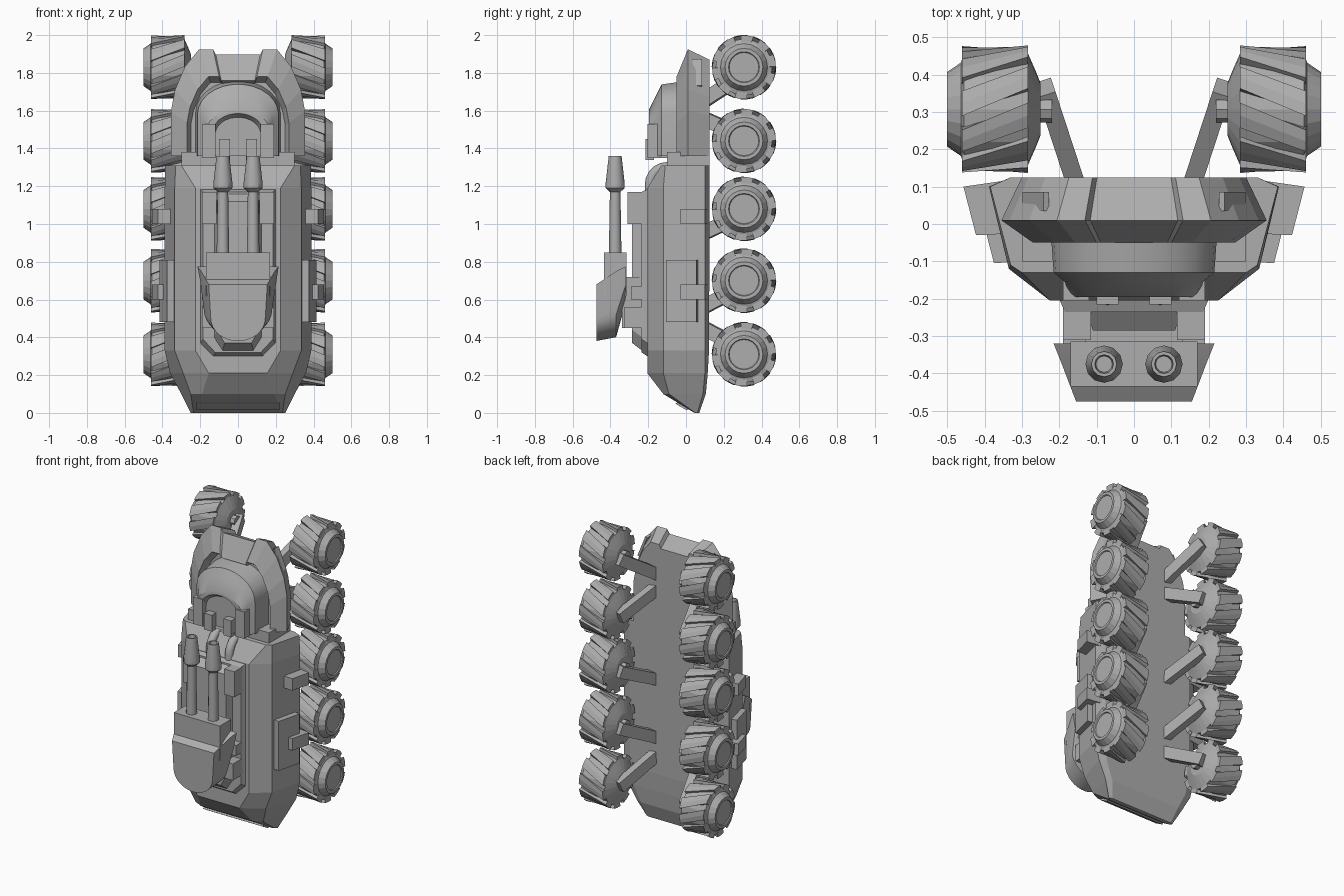
import bpy, bmesh, math
from mathutils import Vector

if "Cube" in bpy.data.objects:
    bpy.data.objects.remove(bpy.data.objects["Cube"])

grey = bpy.data.materials.new("plain_grey")
grey.use_nodes = True
grey.diffuse_color = (0.42, 0.42, 0.42, 1)
grey.node_tree.nodes["Principled BSDF"].inputs["Base Color"].default_value = (0.42, 0.42, 0.42, 1)


def loft(bm, rings):
    """Join equal-length closed rings and cap both ends."""
    loops = [[bm.verts.new(p) for p in r] for r in rings]
    n = len(loops[0])
    for a, b in zip(loops, loops[1:]):
        for i in range(n):
            j = (i + 1) % n
            bm.faces.new((a[i], a[j], b[j], b[i]))
    bm.faces.new(loops[0][::-1])
    bm.faces.new(loops[-1])


def finish(name, bm, smooth=None):
    bmesh.ops.recalc_face_normals(bm, faces=bm.faces)
    me = bpy.data.meshes.new(name)
    bm.to_mesh(me)
    bm.free()
    ob = bpy.data.objects.new(name, me)
    bpy.context.collection.objects.link(ob)
    me.materials.append(grey)
    if smooth:
        bpy.ops.object.select_all(action='DESELECT')
        ob.select_set(True)
        bpy.context.view_layer.objects.active = ob
        bpy.ops.object.shade_smooth_by_angle(angle=math.radians(smooth))
    return ob


def make(name, *lofts, smooth=None):
    bm = bmesh.new()
    for rings in lofts:
        loft(bm, rings)
    return finish(name, bm, smooth)


def mirrored(half):
    return half + [(-x, y, z) for x, y, z in reversed(half)]


def block(x0, x1, y0, y1, z0, z1):
    return [[(x0, y0, z), (x1, y0, z), (x1, y1, z), (x0, y1, z)] for z in (z0, z1)]


def bar(p0, p1, w, h):
    p0, p1 = Vector(p0), Vector(p1)
    d = (p1 - p0).normalized()
    side = d.cross(Vector((0, 0, 1))).normalized() * w / 2
    up = side.cross(d).normalized() * h / 2
    return [[p + side + up, p - side + up, p - side - up, p + side - up] for p in (p0, p1)]


def turned(profile, place, n):
    """Rings around an axis; place maps (along, u, v) to a point."""
    return [[place(t, r * math.cos(2 * math.pi * i / n), r * math.sin(2 * math.pi * i / n))
             for i in range(n)] for t, r in profile]


# Main hull, nose at the bottom: front, shoulder, side and back corners per level
sections = [
    (0.0, (.225, .045), (.235, .05), (.25, .06), (.23, .07)),
    (.10, (.19, -.12), (.25, -.09), (.30, .09), (.26, .105)),
    (.21, (.155, -.205), (.29, -.12), (.36, .1), (.31, .115)),
    (.33, (.225, -.205), (.335, -.12), (.388, .1), (.33, .122)),
    (1.19, (.225, -.205), (.335, -.12), (.388, .1), (.33, .125)),
    (1.31, (.30, -.13), (.33, -.11), (.385, .1), (.33, .125)),
]
make("hull", [mirrored([(x, y, s[0]) for x, y in s[1:]]) for s in sections])
make("hull_neck", block(-.30, .30, -.10, .125, 1.30, 1.38))
nose = [(.22, .015, .02), (.22, -.045, .055)]
make("nose_plate", [mirrored([(x, y - o, z - o / 2) for x, y, z in nose]) for o in (0, .012)])

# Stepped arched cabin at the upper end
ARCH = [(1, 0), (1, .42), (.94, .62), (.79, .84), (.58, 1), (.37, 1), (.33, .95)]


def arch(y, w, top, base=1.36):
    return mirrored([(w * u, y, base + (top - base) * v) for u, v in ARCH])


def round_arch(y, w, top, base=1.36):
    straight = top - base - w * .75
    half = [(w, y, base)]
    for i in range(7):
        a = math.pi / 2 * i / 6.5
        half.append((w * math.cos(a), y, base + straight + w * .75 * math.sin(a)))
    return mirrored(half)


make("cabin_shell", [arch(.125, .30, 1.87), arch(.01, .355, 1.925),
                     arch(-.05, .27, 1.78), arch(0, .25, 1.75)])
make("cabin_canopy", [round_arch(.01, .225, 1.76), round_arch(-.13, .215, 1.74),
                      round_arch(-.155, .185, 1.69), round_arch(-.195, .17, 1.61),
                      round_arch(-.195, .135, 1.585), round_arch(-.165, .12, 1.565)], smooth=28)
for s, side in ((1, "left"), (-1, "right")):
    make("cabin_foot_" + side, block(s * .12, s * .19, -.205, -.05, 1.35, 1.53))
    make("cabin_vent_" + side, bar((s * .292, .06, 1.73), (s * .235, .06, 1.87), .05, .015))

# Wheels with slanted treads, and their struts
AXLES = [(1.83, 1.65), (1.44, 1.56), (1.08, .95), (.70, .56), (.31, .45)]
WY, LUGS = .307, 10
TYRE = [(.25, .07), (.262, .10), (.283, .148), (.455, .15), (.463, .125),
        (.50, .10), (.50, .082), (.494, .078)]
for s, side in ((1, "left"), (-1, "right")):
    for k, (zw, zh) in enumerate(AXLES):
        place = lambda t, u, v: (s * t, WY + u, zw + v)
        parts = [turned(TYRE, place, 20)]
        for i in range(LUGS):
            rings = []
            for t, twist, r in ((.283, -.22, .171), (.46, .22, .169)):
                a = 2 * math.pi * i / LUGS + twist
                rings.append([place(t, q * math.cos(a + b), q * math.sin(a + b))
                              for q, b in ((.13, -.2), (r, -.2), (r, 0), (r, .2), (.13, .2), (.13, 0))])
            parts.append(rings)
        make(f"wheel_{side}_{k + 1}", *parts)
        make(f"strut_{side}_{k + 1}",
             bar((s * .15, .09, zh), (s * .24, .365, zw), .05, .075),
             turned([(.22, .035), (.27, .035)], place, 8))

# Tilted side panels and brackets that follow the hull flank
def flank(s, y0, y1, z0, z1, depth):
    x = lambda y: .335 + (y + .12) * .24
    return [[(s * (x(y0) - .04), y0, z), (s * (x(y0) + depth), y0 - .005, z),
             (s * (x(y1) + depth), y1 - .015, z), (s * (x(y1) - .04), y1, z)] for z in (z0, z1)]


for s, side in ((1, "left"), (-1, "right")):
    make("side_panel_" + side, flank(s, -.10, .07, .48, .81, .035))
    for i, z in enumerate((.60, 1.0)):
        make(f"side_bracket_{side}_{i + 1}", flank(s, -.025, .115, z, z + .08, .065))

# Raised deck on the hull front
def deck(y, w, z0, z1):
    c = w * .65
    return mirrored([(c, y, z0), (w, y, z0 + .07), (w, y, z1)])


make("deck_base", [deck(-.19, .205, .29, 1.19), deck(-.235, .185, .32, 1.17)])
make("deck_spine", [deck(-.22, .13, .32, 1.17), deck(-.285, .11, .37, 1.12)])
make("turret_pedestal", block(-.13, .13, -.34, -.22, .45, .72))
for s, side in ((1, "left"), (-1, "right")):
    for i, (z0, z1, y) in enumerate(((1.0, 1.17, -.31), (.45, .56, -.325), (.60, .67, -.29))):
        make(f"deck_block_{side}_{i + 1}", block(s * .115, s * .19, y, -.2, z0, z1))

# Turret: rounded shield, gun mount and twin guns
def shield(y, w, top, low, bottom):
    half = [(w, y, top)]
    for i in range(8):
        a = math.pi / 2 * i / 7.5
        half.append((w * .93 * math.cos(a), y, low - (low - bottom) * math.sin(a)))
    return mirrored(half)


make("turret_shield", [shield(-.32, .215, .775, .70, .58), shield(-.37, .195, .75, .55, .40),
                       shield(-.475, .155, .68, .50, .38)], smooth=30)
make("gun_mount", block(-.17, .17, -.435, -.315, .62, .85))
GUN = [(.80, .034), (1.17, .028), (1.19, .05), (1.22, .05), (1.36, .034), (1.36, .025), (1.33, .022)]
for s, side in ((1, "left"), (-1, "right")):
    make("gun_" + side, turned(GUN, lambda t, u, v: (s * .08 + u, -.375 + v, t), 12), smooth=30)

    # Looped pipe and upright lamp between deck and cabin
    cu = bpy.data.curves.new("pipe_" + side, 'CURVE')
    cu.dimensions = '3D'
    cu.bevel_depth, cu.bevel_resolution, cu.use_fill_caps = .028, 2, True
    sp = cu.splines.new('POLY')
    sp.points.add(7)
    for i, p in enumerate(sp.points):
        a = math.pi / 2 * min(max(i - 1, 0), 5) / 5
        y, z = -.10 - .09 * math.cos(a), 1.21 + .09 * math.sin(a)
        p.co = (s * .07, y + (.06 if i == 7 else 0), z - (.08 if i == 0 else 0), 1)
    cu.materials.append(grey)
    bpy.context.collection.objects.link(bpy.data.objects.new("pipe_" + side, cu))
    make("lamp_" + side, block(s * .042, s * .10, -.215, -.17, 1.34, 1.45))
